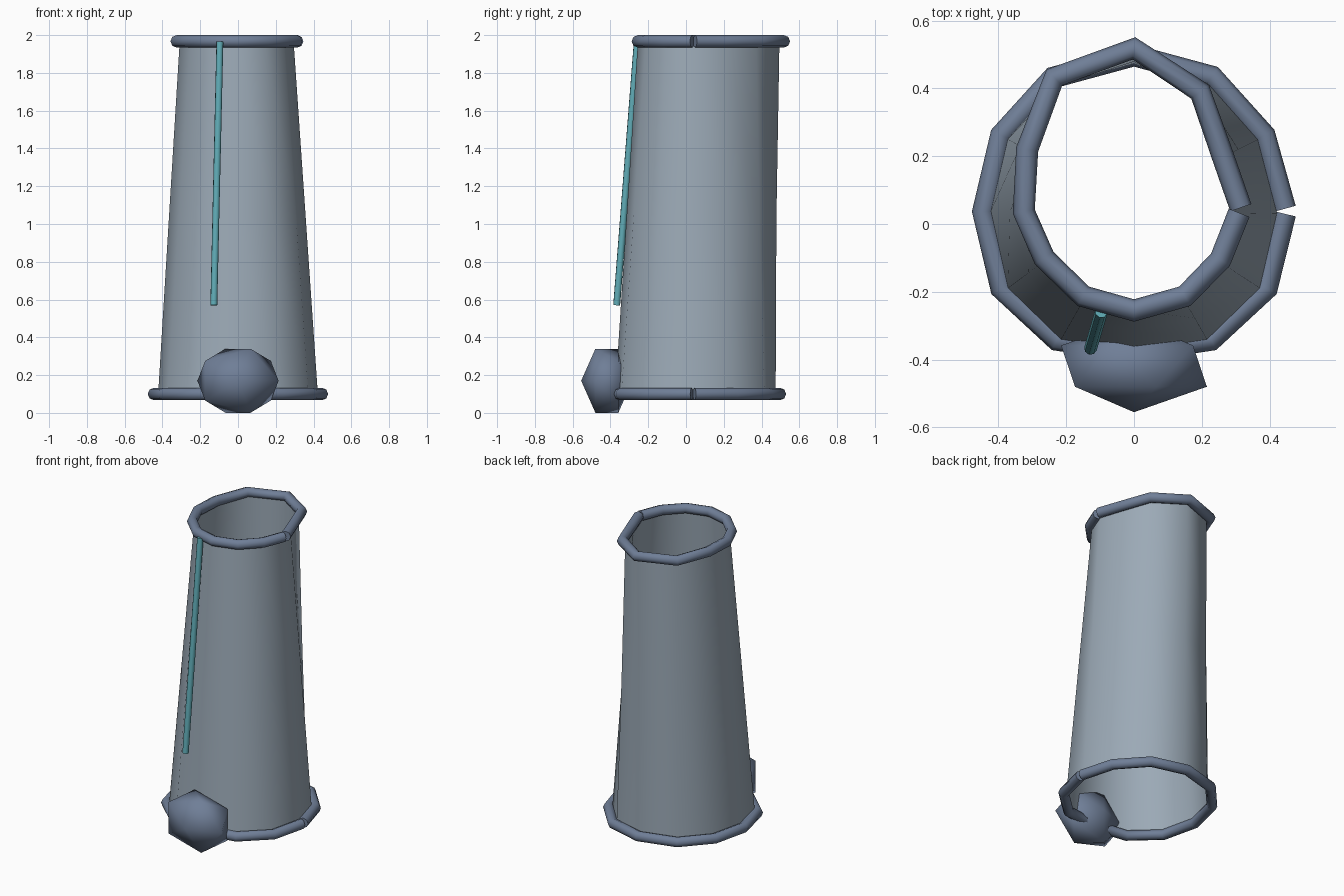
import bpy, bmesh
from math import cos, sin, radians, sqrt

if "Cube" in bpy.data.objects:
    bpy.data.objects.remove(bpy.data.objects["Cube"])


def material(name, rgb):
    m = bpy.data.materials.new(name)
    m.diffuse_color = (*rgb, 1)
    m.use_nodes = True
    m.node_tree.nodes["Principled BSDF"].inputs["Base Color"].default_value = m.diffuse_color
    return m


CLOTH = material("pale_grey_blue", (0.33, 0.40, 0.47))
TRIM = material("slate_blue", (0.16, 0.21, 0.31))
TEAL = material("teal", (0.12, 0.42, 0.48))


def finish(bm, name, mat):
    bmesh.ops.recalc_face_normals(bm, faces=bm.faces)
    for f in bm.faces:
        f.smooth = True
    me = bpy.data.meshes.new(name)
    bm.to_mesh(me)
    bm.free()
    ob = bpy.data.objects.new(name, me)
    bpy.context.collection.objects.link(ob)
    me.materials.append(mat)
    return ob


def tube(name, points, radius, mat):
    cu = bpy.data.curves.new(name, 'CURVE')
    cu.dimensions = '3D'
    cu.bevel_depth = radius
    cu.bevel_resolution = 2
    cu.use_fill_caps = True
    sp = cu.splines.new('POLY')
    sp.points.add(len(points) - 1)
    for p, co in zip(sp.points, points):
        p.co = (*co, 1)
    cu.materials.append(mat)
    ob = bpy.data.objects.new(name, cu)
    bpy.context.collection.objects.link(ob)
    bpy.ops.object.select_all(action='DESELECT')
    ob.select_set(True)
    bpy.context.view_layer.objects.active = ob
    bpy.ops.object.convert(target='MESH')
    return ob


# Cross-sections run from the seam on the right, round the front and back
TOP = [(0.31, 0.033), (0.255, -0.105), (0.15, -0.213), (0, -0.255),
       (-0.15, -0.213), (-0.265, -0.1), (-0.325, 0.037), (-0.315, 0.22),
       (-0.235, 0.432), (0, 0.518), (0.195, 0.39), (0.262, 0.2), (0.315, 0.048)]
BOTTOM = [(0.445, 0.03), (0.392, -0.19), (0.228, -0.342), (0, -0.375),
          (-0.228, -0.342), (-0.392, -0.19), (-0.445, 0.037), (-0.392, 0.262),
          (-0.238, 0.432), (0, 0.497), (0.23, 0.435), (0.385, 0.262), (0.445, 0.045)]

# Rim tubes, open at the seam
tube("top_rim", [(x, y, 1.967) for x, y in TOP], 0.033, TRIM)
tube("bottom_rim", [(x, y, 0.1) for x, y in BOTTOM], 0.033, TRIM)

# Tapered open sleeve, slightly inside the rims
bm = bmesh.new()
rows = []
for section, z in ((BOTTOM, 0.1), (TOP, 1.965)):
    rows.append([bm.verts.new((x * 0.95, y * (0.955 if y > 0.1 else 1), z))
                 for x, y in section[:-1]])
n = len(rows[0])
for i in range(n):
    j = (i + 1) % n
    bm.faces.new((rows[0][i], rows[0][j], rows[1][j], rows[1][i]))
bmesh.ops.subdivide_edges(
    bm, edges=[e for e in bm.edges if abs(e.verts[0].co.z - e.verts[1].co.z) > 1], cuts=1)
for v in bm.verts:
    if 0.5 < v.co.z < 1.5 and v.co.y > 0.3:
        v.co.y -= 0.006
finish(bm, "sleeve", CLOTH)

# Teal stripe down the front
tube("front_stripe", [(-0.096, -0.258, 1.965), (-0.128, -0.367, 0.57)], 0.019, TEAL)

# Flattened twenty-sided knob at the foot, its axis pointing forward
bm = bmesh.new()
cy, ry = -0.419, 0.136
for side, start in ((-1, 0), (1, 36)):
    bm.verts.new((0, cy + side * ry, 0.17))
    for k in range(5):
        a = radians(start + 72 * k)
        bm.verts.new((0.215 * cos(a), cy + side * ry / sqrt(5), 0.17 + 0.178 * sin(a)))
bmesh.ops.convex_hull(bm, input=bm.verts)
finish(bm, "front_knob", TRIM)
